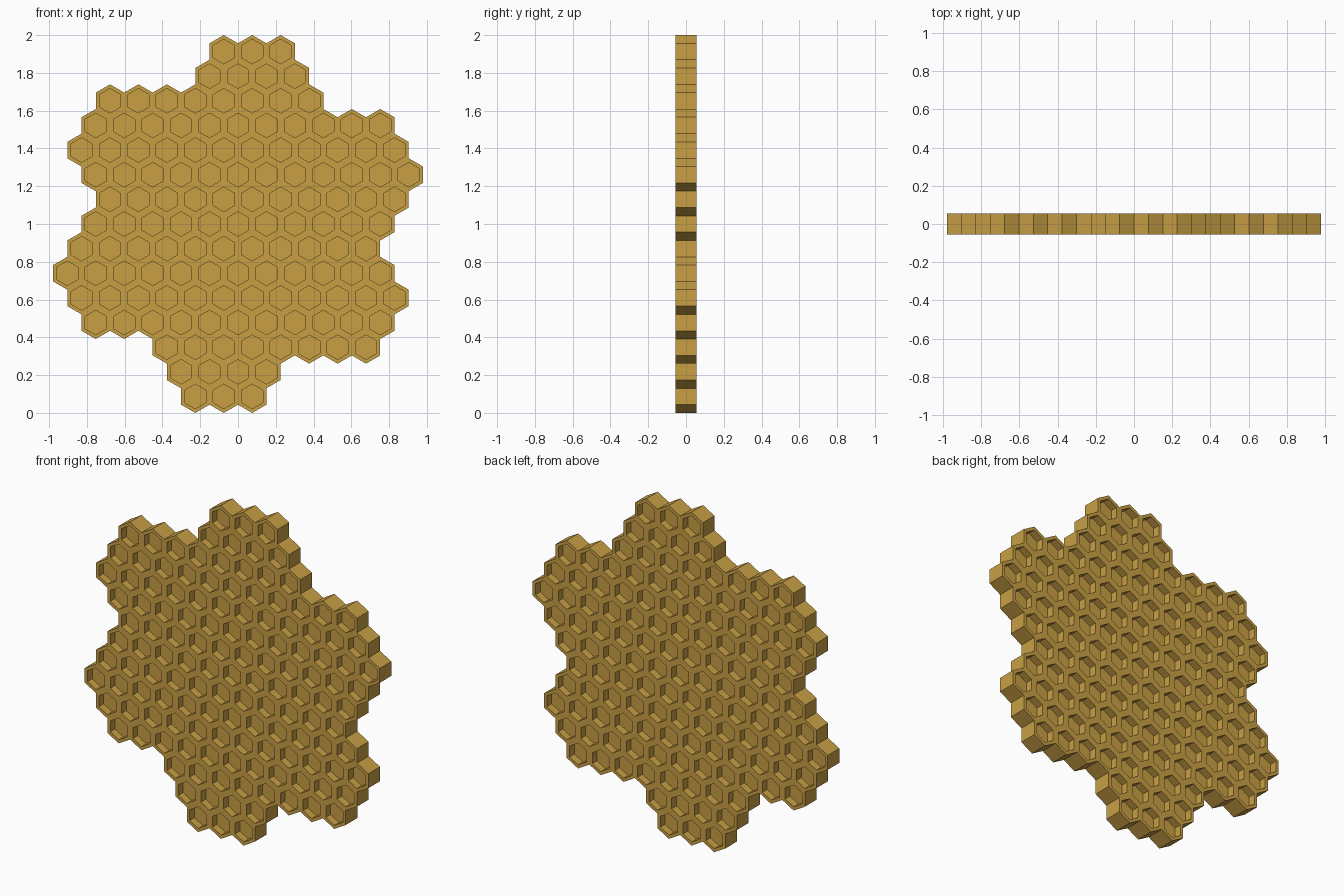
import bpy, bmesh
from math import sin, cos, radians

if "Cube" in bpy.data.objects:
    bpy.data.objects.remove(bpy.data.objects["Cube"])

R = 2 / 23             # cell circumradius (15 rows fill a height of 2)
W = R * 3 ** 0.5       # cell width
R_IN = 0.065           # pocket circumradius
HALF = 0.055           # half thickness of the slab
FLOOR = 0.01           # half thickness of the central membrane

# upper rows from the middle up: (first, last) cell centre in half cell widths
ROWS = [(-10, 10), (-9, 11), (-10, 12), (-11, 11),
        (-10, 10), (-9, 5), (-2, 4), (-1, 3)]
# the outline has half-turn symmetry, so the lower rows are the upper ones rotated
cells = []
for n, (a, b) in enumerate(ROWS):
    for i in range(a, b + 1, 2):
        cells.append((i * W / 2, 1 + n * 1.5 * R))
        if n:
            cells.append((-i * W / 2, 1 - n * 1.5 * R))

bm = bmesh.new()


def hexagon(cx, cz, r, y):
    return [bm.verts.new((cx + r * cos(radians(30 + 60 * k)), y,
                          cz + r * sin(radians(30 + 60 * k)))) for k in range(6)]


# rim, pocket walls and floor of every cell, on both sides
for side in (-1, 1):
    for cx, cz in cells:
        outer = hexagon(cx, cz, R, side * HALF)
        rim = hexagon(cx, cz, R_IN, side * HALF)
        base = hexagon(cx, cz, R_IN, side * FLOOR)
        for lo, hi in ((outer, rim), (rim, base)):
            for k in range(6):
                j = (k + 1) % 6
                bm.faces.new((lo[k], lo[j], hi[j], hi[k]))
        bm.faces.new(base)
bmesh.ops.remove_doubles(bm, verts=bm.verts[:], dist=0.0005)

# outer edge band joining front to back
border = [e for e in bm.edges if e.is_boundary and e.verts[0].co.y < 0]
ext = bmesh.ops.extrude_edge_only(bm, edges=border)["geom"]
bmesh.ops.translate(bm, vec=(0, 2 * HALF, 0),
                    verts=[v for v in ext if isinstance(v, bmesh.types.BMVert)])
bmesh.ops.remove_doubles(bm, verts=bm.verts[:], dist=0.0005)
bmesh.ops.recalc_face_normals(bm, faces=bm.faces[:])

mesh = bpy.data.meshes.new("honeycomb")
bm.to_mesh(mesh)
bm.free()
comb = bpy.data.objects.new("honeycomb", mesh)
bpy.context.collection.objects.link(comb)

wax = bpy.data.materials.new("wax")
wax.diffuse_color = (0.58, 0.35, 0.06, 1)
wax.use_nodes = True
wax.node_tree.nodes["Principled BSDF"].inputs["Base Color"].default_value = wax.diffuse_color
mesh.materials.append(wax)
